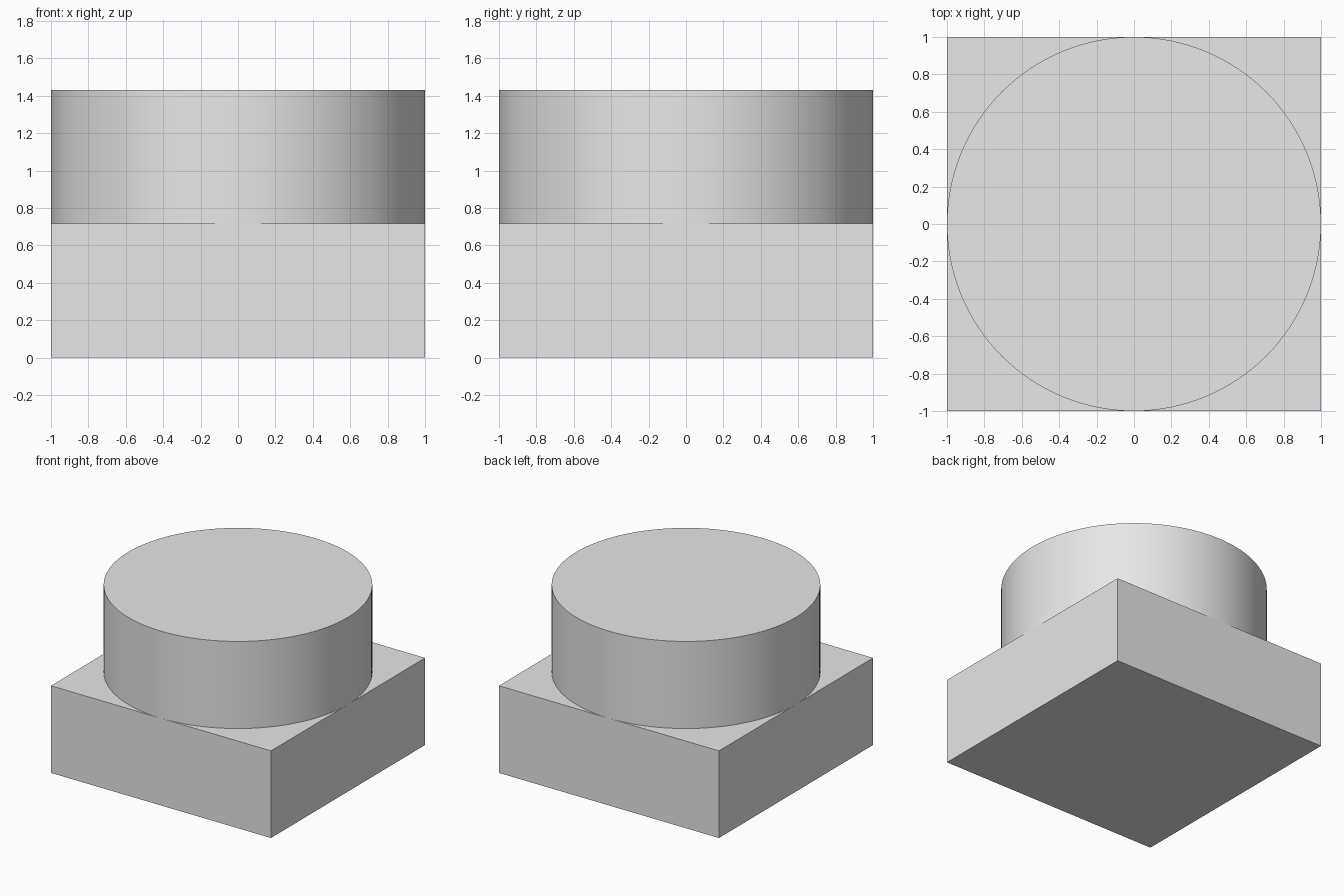
import bpy
import math

cube = bpy.data.objects.get("Cube")
if cube:
    bpy.data.objects.remove(cube, do_unlink=True)

SIZE = 2.0
LAYER = 0.716  # height of each of the two stacked parts

# Single plain grey
grey = bpy.data.materials.new("plain_grey")
grey.use_nodes = True
colour = (0.8, 0.8, 0.8, 1)
grey.diffuse_color = colour
grey.node_tree.nodes["Principled BSDF"].inputs["Base Color"].default_value = colour


def finish(name):
    obj = bpy.context.object
    obj.name = obj.data.name = name
    obj.data.materials.append(grey)
    return obj


# Square base block
bpy.ops.mesh.primitive_cube_add(size=1, location=(0, 0, LAYER / 2))
base = finish("square_base")
base.scale = (SIZE, SIZE, LAYER)
bpy.ops.object.transform_apply(location=False, rotation=False, scale=True)

# Round drum standing on the base, touching all four edges
bpy.ops.mesh.primitive_cylinder_add(
    vertices=128, radius=SIZE / 2, depth=LAYER, location=(0, 0, LAYER * 1.5))
finish("round_drum")
bpy.ops.object.shade_smooth_by_angle(angle=math.radians(30))
